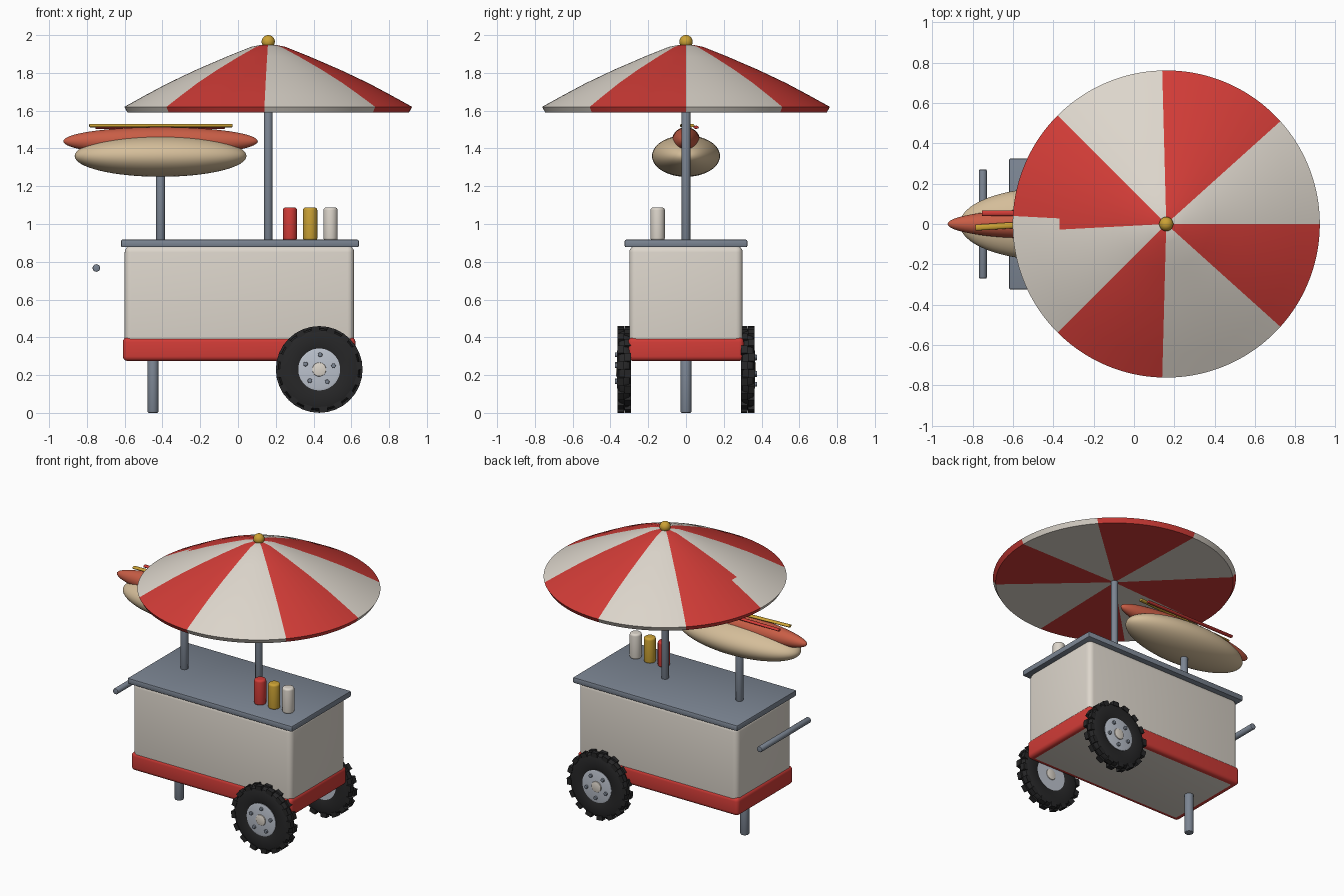
import bpy, bmesh, math
from mathutils import Vector, Matrix

if "Cube" in bpy.data.objects:
    bpy.data.objects.remove(bpy.data.objects["Cube"])

def mat(name, r, g, b):
    m = bpy.data.materials.new(name)
    m.diffuse_color = (r, g, b, 1)
    m.use_nodes = True
    m.node_tree.nodes["Principled BSDF"].inputs["Base Color"].default_value = m.diffuse_color
    return m

CREAM = mat("cream", .72, .67, .60)
RED = mat("red", .64, .045, .038)
STEEL = mat("steel", .20, .235, .29)
GOLD = mat("gold", .60, .36, .035)
BUN = mat("bun", .66, .51, .32)
SAUSAGE = mat("sausage", .58, .11, .06)
RUBBER = mat("rubber", .02, .02, .021)
RIM = mat("rim", .50, .54, .61)

def finish(bm, name, mats, angle=35):
    bmesh.ops.recalc_face_normals(bm, faces=bm.faces[:])
    me = bpy.data.meshes.new(name)
    bm.to_mesh(me)
    bm.free()
    for m in mats:
        me.materials.append(m)
    ob = bpy.data.objects.new(name, me)
    bpy.context.collection.objects.link(ob)
    bpy.ops.object.select_all(action='DESELECT')
    ob.select_set(True)
    bpy.context.view_layer.objects.active = ob
    bpy.ops.object.shade_smooth_by_angle(angle=math.radians(angle))
    return ob

def box(name, lo, hi, m, bevel, segs=4):
    bm = bmesh.new()
    lo, hi = Vector(lo), Vector(hi)
    bmesh.ops.create_cube(bm, size=1, matrix=Matrix.Translation((lo + hi) / 2)
                          @ Matrix.Diagonal((*(hi - lo), 1)))
    bmesh.ops.bevel(bm, geom=bm.edges[:], offset=bevel, segments=segs,
                    profile=.5, affect='EDGES')
    return finish(bm, name, [m])

def rod(name, a, b, r, m, bevel=.005, segs=2, flat=1):
    bm = bmesh.new()
    a, b = Vector(a), Vector(b)
    d = b - a
    bmesh.ops.create_cone(bm, cap_ends=True, segments=32, radius1=r, radius2=r, depth=d.length)
    rims = [e for e in bm.edges if abs(e.verts[0].co.z - e.verts[1].co.z) < 1e-5]
    bmesh.ops.bevel(bm, geom=rims, offset=bevel, segments=segs, profile=.5, affect='EDGES')
    bm.transform(Matrix.Translation((a + b) / 2) @ d.to_track_quat('Z', 'Y').to_matrix().to_4x4())
    if flat != 1:
        zc = (a.z + b.z) / 2
        for v in bm.verts:
            v.co.z = zc + (v.co.z - zc) * flat
    return finish(bm, name, [m])

def ball(name, c, radii, m):
    bm = bmesh.new()
    bmesh.ops.create_uvsphere(bm, u_segments=48, v_segments=32, radius=1)
    bm.transform(Matrix.Translation(c) @ Matrix.Diagonal((*radii, 1))
                 @ Matrix.Rotation(math.pi / 2, 4, 'Y'))
    return finish(bm, name, [m], 60)

def lathe(profile, n):
    """Spin (radius, z) points round z; a zero radius becomes a pole."""
    bm = bmesh.new()
    rings = []
    for r, z in profile:
        if r == 0:
            rings.append([bm.verts.new((0, 0, z))] * n)
        else:
            rings.append([bm.verts.new((r * math.cos(math.tau * i / n),
                                        r * math.sin(math.tau * i / n), z)) for i in range(n)])
    for A, B in zip(rings, rings[1:]):
        for i in range(n):
            j = (i + 1) % n
            bm.faces.new(list(dict.fromkeys((A[i], A[j], B[j], B[i]))))
    return bm

# cart body, skirt, counter
box("cart_body", (-.60, -.30, .274), (.615, .30, .885), CREAM, .035)
box("base_skirt", (-.61, -.306, .275), (.622, .306, .40), RED, .025)
box("counter_top", (-.62, -.325, .877), (.64, .325, .917), STEEL, .008, 2)

# posts, leg, push handle
rod("umbrella_pole", (.16, 0, .90), (.16, 0, 1.62), .023, STEEL)
rod("sign_post", (-.41, 0, .90), (-.41, 0, 1.30), .024, STEEL)
rod("support_leg", (-.45, 0, 0), (-.45, 0, .30), .029, STEEL, .008)
rod("push_handle", (-.75, -.27, .767), (-.75, .27, .767), .02, STEEL)

# umbrella canopy, coloured in eight wedges
bm = lathe([(0, 1.59), (.745, 1.59), (.762, 1.62), (.65, 1.682), (.53, 1.746),
            (.38, 1.817), (.22, 1.886), (.09, 1.938), (.04, 1.948), (0, 1.95)], 240)
for f in bm.faces:
    c = f.calc_center_median()
    ang = math.degrees(math.atan2(c.y, c.x)) % 360
    left = 177 if c.xy.length > .53 else 183
    wedge = sum(ang > b for b in (42, 91.5, 135, left, 225, 268.5, 318))
    f.material_index = wedge % 2
bm.transform(Matrix.Translation((.16, 0, 0)))
finish(bm, "umbrella_canopy", [CREAM, RED])
ball("umbrella_finial", (.16, 0, 1.965), (.035, .035, .035), GOLD)

# hot dog sign
ball("bun", (-.41, 0, 1.36), (.455, .18, .11), BUN)
ball("sausage", (-.41, 0, 1.438), (.515, .075, .075), SAUSAGE)
rod("mustard_strip", (-.787, -.018, 1.521), (-.03, .03, 1.521), .015, GOLD, .003, flat=.6)
rod("ketchup_strip", (-.755, .054, 1.512), (-.07, .054, 1.512), .014, RED, .003, flat=.6)

# sauce bottles
for name, x, m in (("ketchup", .275, RED), ("mustard", .382, GOLD), ("mayo", .49, CREAM)):
    rod(name + "_bottle", (x, -.15, .912), (x, -.15, 1.087), .038, m, .014, 4)

# wheels, built lying flat with +z as the outer side
for side, s in (("front", 1), ("back", -1)):
    place = (Matrix.Translation((.43, -s * .327, .23))
             @ Matrix.Rotation(s * math.pi / 2, 4, 'X'))
    tire = lathe([(.11, -.03), (.13, -.036), (.185, -.036), (.208, -.028), (.217, -.012),
                  (.217, .012), (.208, .028), (.185, .036), (.13, .036), (.11, .03),
                  (.11, -.03)], 64)
    bmesh.ops.remove_doubles(tire, verts=tire.verts[:], dist=1e-5)
    # staggered tread blocks in two rows
    for row in (-1, 1):
        for i in range(16):
            a = math.tau * (i + .25 * row) / 16
            bmesh.ops.create_cube(tire, size=1, matrix=Matrix.Rotation(a, 4, 'Z')
                                  @ Matrix.Translation((.213, 0, row * .019))
                                  @ Matrix.Diagonal((.031, .045, .034, 1)))
    tire.transform(place)
    finish(tire, side + "_tire", [RUBBER])
    hub = lathe([(0, -.03), (.111, -.03), (.111, .034), (.10, .037), (0, .037)], 48)
    hub.transform(place)
    finish(hub, side + "_hub", [RIM])
    rod(side + "_hub_cap", place @ Vector((0, 0, -.034)), place @ Vector((0, 0, .044)),
        .037, CREAM, .004)
    for i in range(5):
        a = math.tau * (i + .2) / 5
        x, y = .078 * math.cos(a), .078 * math.sin(a)
        rod(f"{side}_wheel_bolt_{i + 1}", place @ Vector((x, y, .03)),
            place @ Vector((x, y, .049)), .012, STEEL, .003)
